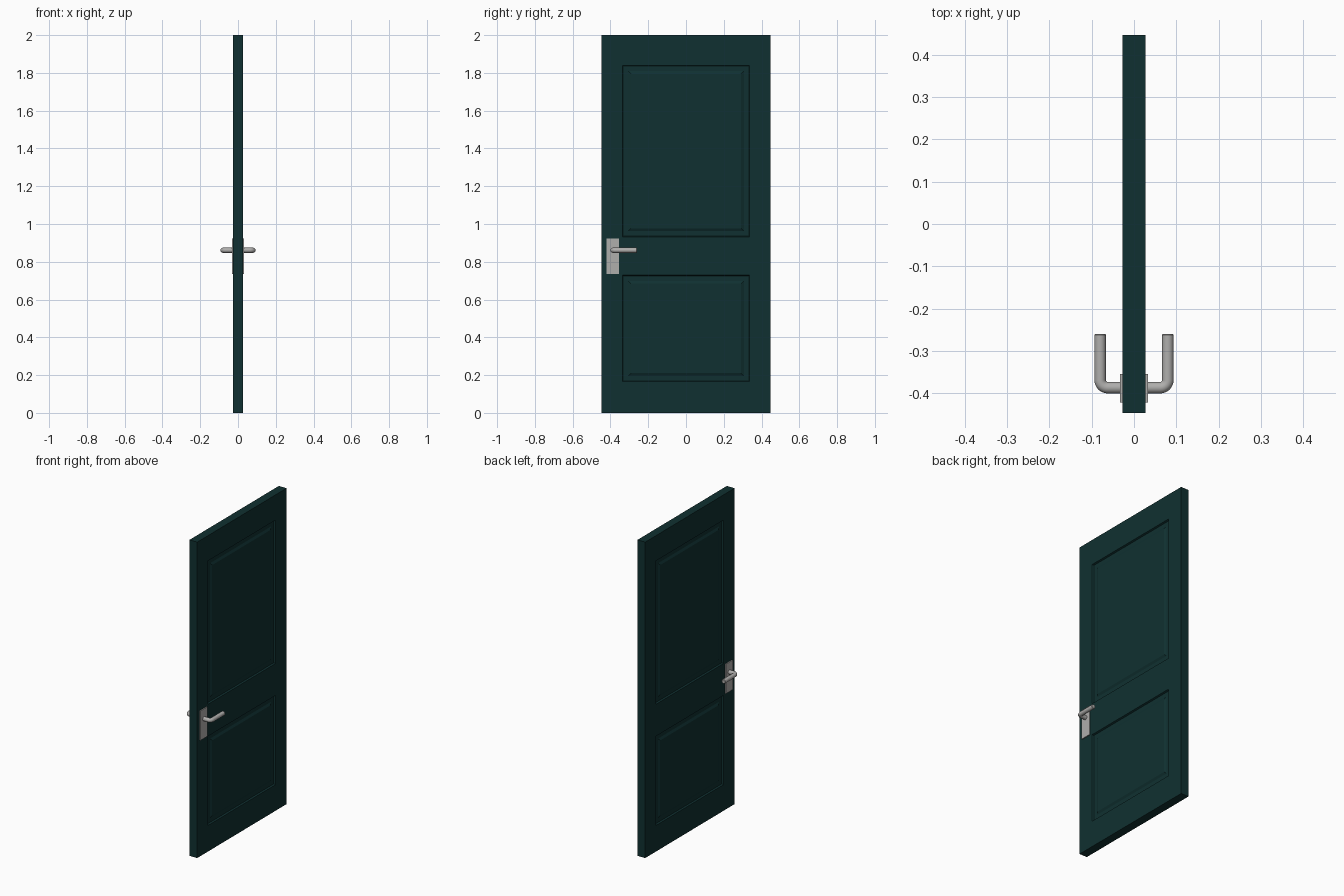
import bpy, bmesh, math
from mathutils import Vector

if "Cube" in bpy.data.objects:
    bpy.data.objects.remove(bpy.data.objects["Cube"])


def material(name, rgb):
    m = bpy.data.materials.new(name)
    m.diffuse_color = (*rgb, 1)
    m.use_nodes = True
    m.node_tree.nodes["Principled BSDF"].inputs["Base Color"].default_value = m.diffuse_color
    return m


GREEN = material("dark teal paint", (0.0050, 0.0300, 0.0305))
STEEL = material("brushed steel", (0.43, 0.425, 0.415))
T = 0.027  # half thickness of the leaf


def finish(bm, name, mat):
    me = bpy.data.meshes.new(name)
    bm.to_mesh(me)
    bm.free()
    ob = bpy.data.objects.new(name, me)
    bpy.context.collection.objects.link(ob)
    me.materials.append(mat)
    return ob


# Door leaf: stile and rail grid, extruded to thickness
ys = [-0.447, -0.337, 0.337, 0.447]
zs = [0, 0.165, 0.73, 0.932, 1.84, 2]
bm = bmesh.new()
grid = [[bm.verts.new((T, y, z)) for z in zs] for y in ys]
for i in range(len(ys) - 1):
    for j in range(len(zs) - 1):
        bm.faces.new((grid[i][j], grid[i + 1][j], grid[i + 1][j + 1], grid[i][j + 1]))
ext = bmesh.ops.extrude_face_region(bm, geom=bm.faces[:], use_keep_orig=True)
new_verts = [g for g in ext["geom"] if isinstance(g, bmesh.types.BMVert)]
bmesh.ops.translate(bm, verts=new_verts, vec=(-2 * T, 0, 0))
bmesh.ops.recalc_face_normals(bm, faces=bm.faces[:])

# Recessed moulding with raised field in both panels, on both sides
panels = []
for f in bm.faces:
    c = f.calc_center_median()
    if abs(f.normal.x) > 0.9 and abs(c.y) < 0.1 and (0.165 < c.z < 0.73 or 0.932 < c.z < 1.84):
        panels.append(f)
for width, depth in ((0.004, -0.010), (0.027, 0.0), (0.014, 0.007)):
    bmesh.ops.inset_individual(bm, faces=panels, thickness=width, depth=depth,
                               use_even_offset=True)
finish(bm, "door_leaf", GREEN)

# Handle set, mirrored to each side
for side, label in ((1, "right"), (-1, "left")):
    # Backplate
    bm = bmesh.new()
    bmesh.ops.create_cube(bm, size=1)
    bmesh.ops.scale(bm, verts=bm.verts[:], vec=(0.007, 0.068, 0.187))
    bmesh.ops.translate(bm, verts=bm.verts[:], vec=(side * (T + 0.0025), -0.388, 0.83))
    finish(bm, "backplate_" + label, STEEL)

    # Lever: round bar with a bent elbow and softened end
    y0, z0, xo, r, bend = -0.387, 0.861, 0.080, 0.0135, 0.018
    path = [(T, y0, 1.0)]
    for k in range(9):
        a = math.pi / 2 * k / 8
        path.append((xo - bend + bend * math.sin(a), y0 + bend - bend * math.cos(a), 1.0))
    path += [(xo, -0.262, 1.0), (xo, -0.260, 0.85)]
    cu = bpy.data.curves.new("lever_" + label, "CURVE")
    cu.dimensions = "3D"
    cu.bevel_depth = r
    cu.bevel_resolution = 6
    cu.use_fill_caps = True
    sp = cu.splines.new("POLY")
    sp.points.add(len(path) - 1)
    for p, (x, y, rad) in zip(sp.points, path):
        p.co = (side * x, y, z0, 1)
        p.radius = rad
    ob = bpy.data.objects.new("lever_" + label, cu)
    bpy.context.collection.objects.link(ob)
    cu.materials.append(STEEL)
    bpy.ops.object.select_all(action="DESELECT")
    bpy.context.view_layer.objects.active = ob
    ob.select_set(True)
    bpy.ops.object.convert(target="MESH")
    bpy.ops.object.shade_smooth_by_angle(angle=math.radians(35))
